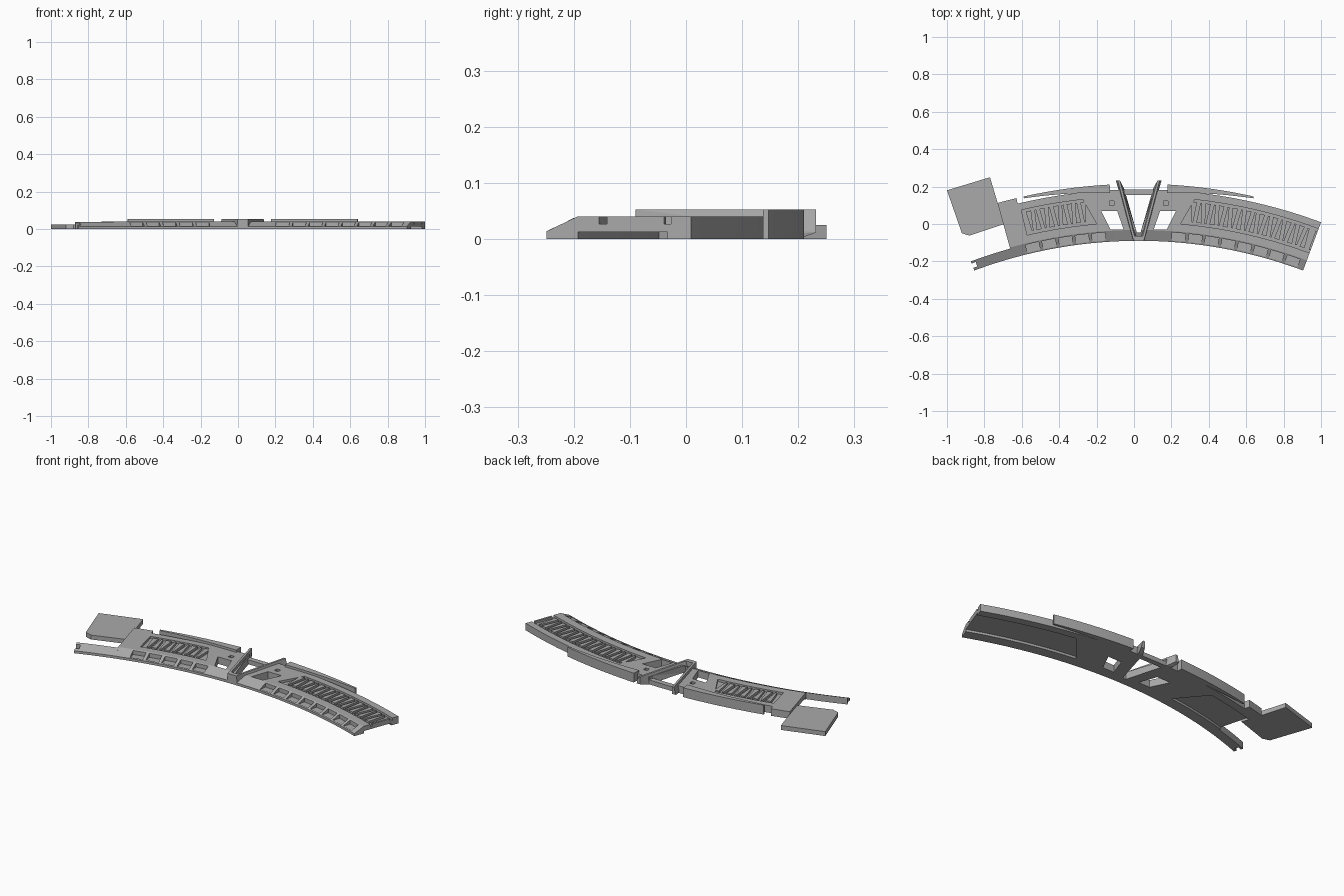
import bpy, bmesh, math
from mathutils import Vector

cube = bpy.data.objects.get("Cube")
if cube:
    bpy.data.objects.remove(cube, do_unlink=True)

CX, CY = 0.025, -2.605          # centre of the sweep
END, LEFT_END = 0.357, 0.271    # angles of the two body ends
R_IN, R_OUT, TOP = 2.515, 2.79, 0.04

mat = bpy.data.materials.new("plain grey")
mat.use_nodes = True
grey = (0.4, 0.4, 0.4, 1)
mat.diffuse_color = grey
mat.node_tree.nodes["Principled BSDF"].inputs["Base Color"].default_value = grey


def polar(r, a):
    return CX + r * math.sin(a), CY + r * math.cos(a)


def band(r0, r1, a0, a1, b0=None, b1=None, n=16):
    """Outline of a curved band; b0, b1 are the end angles on its outer edge."""
    b0 = a0 if b0 is None else b0
    b1 = a1 if b1 is None else b1
    inner = [polar(r0, a0 + (a1 - a0) * i / n) for i in range(n + 1)]
    outer = [polar(r1, b0 + (b1 - b0) * i / n) for i in range(n + 1)]
    return inner + outer[::-1]


def finish(bm, name):
    bmesh.ops.recalc_face_normals(bm, faces=bm.faces)
    mesh = bpy.data.meshes.new(name)
    bm.to_mesh(mesh)
    bm.free()
    mesh.materials.append(mat)
    ob = bpy.data.objects.new(name, mesh)
    bpy.context.collection.objects.link(ob)
    return ob


def prisms(name, outlines, z0, z1):
    bm = bmesh.new()
    for pts in outlines:
        low = [bm.verts.new((x, y, z0)) for x, y in pts]
        high = [bm.verts.new((x, y, z1)) for x, y in pts]
        bm.faces.new(low)
        bm.faces.new(high)
        for i in range(len(pts)):
            j = (i + 1) % len(pts)
            bm.faces.new((low[i], low[j], high[j], high[i]))
    return finish(bm, name)


def sweep(name, profile, a0, a1, n):
    bm = bmesh.new()
    rings = [[bm.verts.new((*polar(r, a0 + (a1 - a0) * i / n), z)) for r, z in profile]
             for i in range(n + 1)]
    for p, q in zip(rings, rings[1:]):
        for i in range(len(profile)):
            j = (i + 1) % len(profile)
            bm.faces.new((p[i], p[j], q[j], q[i]))
    bm.faces.new(rings[0])
    bm.faces.new(rings[-1])
    return finish(bm, name)


def cut(target, outlines, z0, z1):
    cutter = prisms("cutter", outlines, z0, z1)
    cutter.hide_render = True
    mod = target.modifiers.new("cut", "BOOLEAN")
    mod.operation, mod.solver, mod.object = "DIFFERENCE", "EXACT", cutter
    bpy.context.view_layer.objects.active = target
    bpy.ops.object.modifier_apply(modifier=mod.name)
    bpy.data.objects.remove(cutter, do_unlink=True)


def hull(name, points):
    bm = bmesh.new()
    for p in points:
        bm.verts.new(Vector(p))
    bmesh.ops.convex_hull(bm, input=bm.verts)
    bmesh.ops.dissolve_limit(bm, angle_limit=0.02, verts=bm.verts, edges=bm.edges)
    return finish(bm, name)


def both(points):
    """Half outline given from the centre line, returned for both sides."""
    return [[(CX + s * u, y) for u, y in points] for s in (-1, 1)]


# Curved body with a sloping front lip
lip = [(R_IN, 0), (R_IN, 0.014), (2.573, TOP)]
body = sweep("curved_body", lip + [(R_OUT, TOP), (R_OUT, 0)], -LEFT_END, END, 40)

# Central V opening, side holes and small square pits
cut(body, [[(CX - 0.075, 0.155), (CX + 0.075, 0.155), (CX + 0.01, -0.045), (CX - 0.01, -0.045)]], -1, 1)
cut(body, [[(CX - 0.1, 0.3), (CX + 0.1, 0.3), (CX + 0.07, 0.14), (CX - 0.07, 0.14)]], 0.025, 1)
cut(body, both([(0.115, 0.07), (0.2, 0.07), (0.15, -0.03), (0.08, -0.03)]), -1, 1)
cut(body, both([(0.133, 0.1), (0.157, 0.1), (0.157, 0.123), (0.133, 0.123)]), 0.025, 1)

# Grille pockets on top, shallow recesses underneath
PITCH = 0.0135
for side, stop in ((1, END + 0.01), (-1, 0.23)):
    cut(body, [band(2.615, 2.752, side * 0.086, side * stop, side * 0.109)], 0.027, 1)
    under = stop if side > 0 else LEFT_END + 0.01
    cut(body, [band(2.575, 2.745, side * 0.12, side * under, side * 0.16)], -1, 0.013)

# Window recesses along the lip
windows = [band(2.522, 2.566, s * (0.07 + 0.035 * i), s * (0.098 + 0.035 * i), n=3)
           for s, count in ((1, 8), (-1, 5)) for i in range(count)]
cut(body, windows, 0.014, 1)

# Wedge bars standing in the grilles, alternately wide outside and inside
for side, stop, name in ((1, END, "left_grille_bars"), (-1, 0.225, "right_grille_bars")):
    bars = []
    a, i = 0.109, 0
    while a + PITCH / 2 < stop:
        wide, thin = PITCH * 0.39, PITCH * 0.13
        w_in, w_out = (wide, thin) if i % 2 else (thin, wide)
        c = side * a
        bars.append([polar(2.63, c - w_in), polar(2.63, c + w_in),
                     polar(2.738, c + w_out), polar(2.738, c - w_out)])
        a, i = a + PITCH, i + 1
    if side > 0:
        bars.append(band(2.63, 2.738, END - 0.004, END, n=1))
    prisms(name, bars, 0.022, TOP)

# Front rail reaching past the short end, with a notched tip
rail = sweep("front_rail", lip[:2] + [(2.567, 0.038), (2.567, 0)], -END, -LEFT_END + 0.002, 8)
cut(rail, [band(2.53, 2.555, -END - 0.01, -END + 0.009, n=2)], -1, 1)

# Raised back rims, tapering outward
for side, name in ((1, "left_back_rim"), (-1, "right_back_rim")):
    n = 12
    angles = [side * (0.055 + 0.165 * i / n) for i in range(n + 1)]
    inner = [polar(2.776 + 0.034 * i / n, a) for i, a in enumerate(angles)]
    outer = [polar(2.82, a) for a in angles]
    prisms(name, [inner + outer[::-1]], 0, 0.053)

# Back tab and flat end plate at the short end
prisms("back_tab", [band(2.76, 2.82, -LEFT_END, -0.234, n=4)], 0, TOP)
prisms("end_plate", [[(-1, 0.18), (-0.77, 0.25), (-0.695, 0.0), (-0.88, -0.062), (-0.92, -0.05)]], 0, 0.025)

# V-shaped centre arms and their front block
for s, name in ((1, "left_centre_arm"), (-1, "right_centre_arm")):
    hull(name, [(CX + s * u, y, z) for u, y, z in (
        (0.122, 0.232, 0.012), (0.112, 0.232, 0.053), (0.1, 0.232, 0.053), (0.1, 0.232, 0.012),
        (0.11, 0.2, 0), (0.078, 0.19, 0),
        (0.03, -0.088, 0), (0.028, -0.088, 0.053), (0.016, -0.088, 0.053), (0.006, -0.06, 0))])
prisms("centre_front_block", [[(CX - 0.028, -0.09), (CX + 0.028, -0.09),
                               (CX + 0.022, -0.065), (CX - 0.022, -0.065)]], 0, 0.053)
